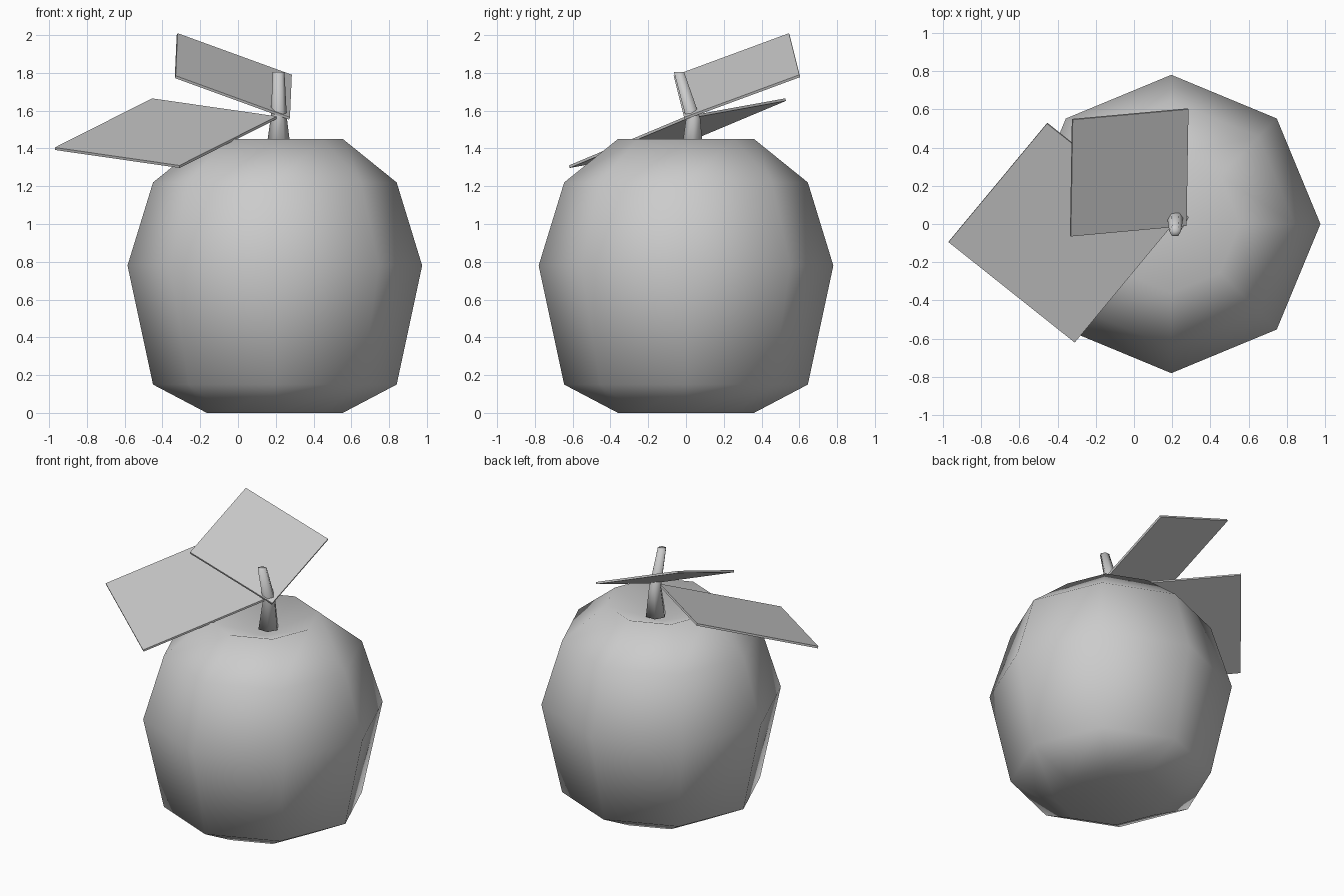
import bpy, bmesh, math
from mathutils import Vector

cube = bpy.data.objects.get("Cube")
if cube:
    bpy.data.objects.remove(cube, do_unlink=True)

grey = bpy.data.materials.new("plain_grey")
grey.use_nodes = True
grey.diffuse_color = (0.6, 0.6, 0.6, 1)
grey.node_tree.nodes["Principled BSDF"].inputs["Base Color"].default_value = (0.6, 0.6, 0.6, 1)


def finish(name, bm, smooth):
    bmesh.ops.recalc_face_normals(bm, faces=bm.faces)
    mesh = bpy.data.meshes.new(name)
    bm.to_mesh(mesh)
    bm.free()
    mesh.materials.append(grey)
    mesh.polygons.foreach_set("use_smooth", [smooth] * len(mesh.polygons))
    obj = bpy.data.objects.new(name, mesh)
    bpy.context.collection.objects.link(obj)
    return obj


def loft(name, rings, sides, start, end):
    """Join rings of (centre, radius), closing both ends with a fan to a point."""
    bm = bmesh.new()
    loops = []
    for centre, radius in rings:
        loops.append([bm.verts.new(Vector(centre) + radius * Vector((math.cos(a), math.sin(a), 0)))
                      for a in (i * math.tau / sides for i in range(sides))])
    for low, high in zip(loops, loops[1:]):
        for i in range(sides):
            j = (i + 1) % sides
            bm.faces.new((low[i], low[j], high[j], high[i]))
    for loop, tip in ((loops[0], start), (loops[-1], end)):
        pole = bm.verts.new(tip)
        for i in range(sides):
            bm.faces.new((loop[i], loop[(i + 1) % sides], pole))
    return finish(name, bm, True)


def leaf(name, root, side_a, side_b, thickness=0.014):
    """Thin slab spanned by two edges that leave the root corner."""
    root, a, b = Vector(root), Vector(side_a), Vector(side_b)
    normal = (a - root).cross(b - root).normalized()
    if normal.z < 0:
        normal.negate()
    bm = bmesh.new()
    top = bm.faces.new([bm.verts.new(p) for p in (root, a, a + b - root, b)])
    slab = bmesh.ops.extrude_face_region(bm, geom=[top])["geom"]
    bmesh.ops.translate(bm, vec=-normal * thickness,
                        verts=[v for v in slab if isinstance(v, bmesh.types.BMVert)])
    if not any(f is top for f in bm.faces):
        bm.faces.new([v for v in bm.verts][:4])
    return finish(name, bm, False)


# Fruit body: eight sides, sunken at the stem
X = 0.195
profile = [(0.36, 0), (0.645, 0.15), (0.78, 0.78), (0.645, 1.22), (0.36, 1.45)]
loft("fruit_body", [((X, 0, z), r) for r, z in profile], 8, (X, 0, 0.06), (X, 0, 1.31))

# Bent, tapering stem
loft("stem", [((0.214, 0.033, 1.36), 0.07), ((0.216, 0.038, 1.56), 0.043),
              ((0.215, -0.037, 1.805), 0.031)], 6, (0.214, 0.033, 1.36), (0.215, -0.037, 1.805))

# Two leaves growing from the bend of the stem
leaf("lower_leaf", (0.205, 0, 1.57), (-0.455, 0.525, 1.665), (-0.31, -0.62, 1.31))
leaf("upper_leaf", (0.275, -0.01, 1.565), (0.285, 0.60, 1.79), (-0.33, -0.065, 1.785))
